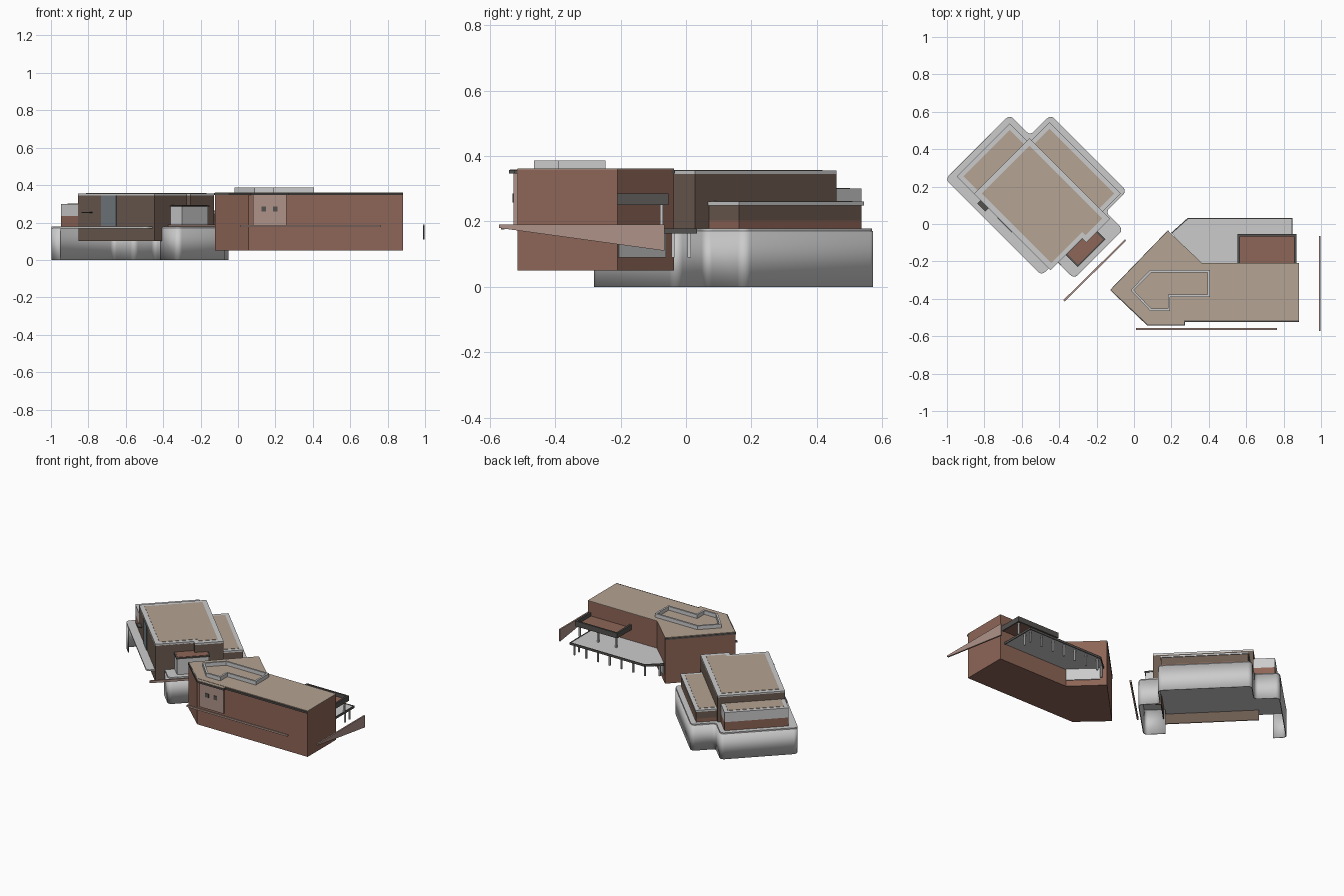
import bpy, bmesh, math
from mathutils import Vector

if "Cube" in bpy.data.objects:
    bpy.data.objects.remove(bpy.data.objects["Cube"])


def material(name, r, g, b):
    m = bpy.data.materials.new(name)
    m.diffuse_color = (r, g, b, 1)
    m.use_nodes = True
    m.node_tree.nodes["Principled BSDF"].inputs["Base Color"].default_value = m.diffuse_color
    return m


BRICK = material("brick", .27, .13, .095)
BROWN = material("brown_cladding", .15, .105, .08)
TAN = material("roof_gravel", .46, .37, .29)
PINK = material("pale_panel", .43, .29, .25)
DARK = material("dark_trim", .09, .085, .08)
GLASS = material("glass", .17, .20, .22)
GREY = None


def finish(name, bm, mat, smooth=False):
    bmesh.ops.recalc_face_normals(bm, faces=bm.faces[:])
    me = bpy.data.meshes.new(name)
    bm.to_mesh(me)
    bm.free()
    if mat:
        me.materials.append(mat)
    if smooth:
        me.shade_smooth()
        me.set_sharp_from_angle(angle=math.radians(35))
    ob = bpy.data.objects.new(name, me)
    bpy.context.collection.objects.link(ob)
    return ob


def extrude(name, pts, vec, mat=GREY, smooth=False):
    bm = bmesh.new()
    f = bm.faces.new([bm.verts.new(p) for p in pts])
    r = bmesh.ops.extrude_face_region(bm, geom=[f], use_keep_orig=True)
    moved = [v for v in r["geom"] if isinstance(v, bmesh.types.BMVert)]
    bmesh.ops.translate(bm, vec=vec, verts=moved)
    return finish(name, bm, mat, smooth)


def rounded(pts, r, closed=True, n=5):
    out, k = [], len(pts)
    for i, p in enumerate(pts):
        if not closed and i in (0, k - 1):
            out.append(p)
            continue
        c = Vector(p)
        a = c + (Vector(pts[i - 1]) - c).normalized() * r
        b = c + (Vector(pts[(i + 1) % k]) - c).normalized() * r
        o = a + b - c
        for j in range(n + 1):
            t = math.pi / 2 * j / n
            out.append(tuple(o + (b - o) * math.sin(t) + (a - o) * math.cos(t)))
    return out


def prism(name, pts, z0, z1, mat=GREY, smooth=False):
    return extrude(name, [(x, y, z0) for x, y in pts], (0, 0, z1 - z0), mat, smooth)


def wall(name, pts, z0, z1, thick, mat=GREY, closed=False, smooth=False):
    bm = bmesh.new()
    lo = [bm.verts.new((x, y, z0)) for x, y in pts]
    hi = [bm.verts.new((x, y, z1)) for x, y in pts]
    n = len(pts)
    for i in range(n if closed else n - 1):
        j = (i + 1) % n
        bm.faces.new((lo[i], lo[j], hi[j], hi[i]))
    ob = finish(name, bm, mat, smooth)
    m = ob.modifiers.new("thickness", 'SOLIDIFY')
    m.thickness, m.offset, m.use_even_offset = thick, 0, True
    return ob


def rect(x0, x1, y0, y1):
    return [(x0, y0), (x1, y0), (x1, y1), (x0, y1)]


def turn(pts):
    # the left building is turned 45 degrees: u points south-east, v north-east
    s = math.sqrt(.5)
    return [((u + v) * s, (v - u) * s) for u, v in pts]


def block(name, u0, u1, v0, v1, z0, z1, mat=GREY):
    return prism(name, turn(rect(u0, u1, v0, v1)), z0, z1, mat)


def roof(name, pts, inset_pts, z):
    prism(name + "_edge", turn(pts), z - .012, z)
    prism(name + "_gravel", turn(inset_pts), z - .002, z + .002, TAN)


# ---- Right building: brick body and roof
body = [(-.123, -.353), (.055, -.515), (.882, -.515), (.882, -.209),
        (.364, -.209), (.182, -.037)]
prism("brick_body", body, .05, .358, BRICK)
prism("brick_roof", body, .358, .361, TAN)
prism("roof_overhang", [(-.128, -.353), (.07, -.542), (.273, -.542), (.273, -.524),
                        (.882, -.524), (.882, -.50), (0, -.40), (.19, -.045), (.182, -.033)],
      .346, .357, DARK)
prism("overhang_top", [(-.12, -.353), (.075, -.538), (.268, -.538), (.268, -.515), (.055, -.515)],
      .356, .359, TAN)

# Roof plant screen
wall("roof_screen", [(-.01, -.353), (.09, -.252), (.4, -.252), (.4, -.384),
                     (.187, -.384), (.187, -.459), (.09, -.459)],
     .36, .386, .012, GREY, closed=True)

# Front panel with two windows
prism("front_panel", rect(.08, .26, -.527, -.51), .18, .348, PINK)
for i, x in enumerate((.125, .187)):
    prism(f"front_window_{i}", rect(x, x + .025, -.53, -.52), .258, .285, DARK)

# Glazed band on the two slanted rear walls
prism("glazed_band", [(-.09, -.327), (.17, -.058), (.16, -.09), (-.07, -.33)], .09, .175)
prism("glazed_band_rear", [(.368, -.205), (.216, -.061), (.20, -.09), (.34, -.215)], .09, .175)

# Rear deck on posts
deck = [(.2, -.05), (.289, .03), (.845, .03), (.845, -.209), (.364, -.209)]
prism("rear_deck", deck, .166, .176)
wall("deck_edge", deck[:4], .163, .178, .006, DARK)
posts = [(.3 + .088 * i, .01) for i in range(7)] + [(.225, -.04), (.83, -.04)]
for i, (x, y) in enumerate(posts):
    prism(f"deck_post_{i}", rect(x - .005, x + .005, y - .005, y + .005), .09, .166)

# Raised balcony above the deck
prism("balcony_floor", rect(.56, .862, -.209, -.06), .252, .262, BRICK)
wall("balcony_rim", [(.56, -.209), (.56, -.06), (.862, -.06), (.862, -.209)],
     .25, .285, .012, DARK)
for i, x in enumerate((.575, .71, .848)):
    prism(f"balcony_post_{i}", rect(x - .005, x + .005, -.08, -.07), .176, .252)

# Free-standing thin screens
extrude("wedge_screen", [(.988, -.572, .18), (.988, -.065, .11), (.988, -.065, .19),
                         (.988, -.572, .19)], (.01, 0, 0), PINK)
prism("front_bar", rect(.01, .765, -.566, -.555), .175, .187, PINK)
wall("diagonal_bar", [(-.374, -.41), (-.045, -.086)], .175, .19, .01, PINK)

# ---- Left building: rounded grey base, open below on the front-left
ring = [(-.80, -.54), (-.88, -.54), (-.88, -.06), (-.725, -.06), (-.725, .095), (-.155, .095),
        (-.155, -.065), (-.022, -.065), (-.022, -.43), (-.155, -.43)]
wall("base_wall", turn(rounded(ring, .025, False)), 0, .17, .006, GREY, smooth=True)
slab = [(-.883, -.543)] + ring[2:] + [(-.155, -.543)]
prism("base_terrace", turn(rounded(slab, .025)), .168, .178, GREY, True)

# Main hall, with skirt walls hanging below the floor
hall = [(-.72, -.49), (-.14, -.49), (-.14, -.25), (-.11, -.25), (-.11, -.07), (-.72, -.07)]
prism("main_hall", turn(hall), .17, .345, BROWN)
wall("hall_skirt", turn([(-.717, -.487), (-.143, -.487), (-.143, -.25), (-.113, -.25),
                         (-.113, -.07)]), .1, .172, .006, BROWN)
roof("hall_roof", hall, [(-.69, -.46), (-.165, -.46), (-.165, -.225), (-.14, -.225),
                         (-.14, -.1), (-.69, -.1)], .355)
block("hall_glazing", -.54, -.43, -.494, -.48, .18, .345, GLASS)
block("door_canopy", -.67, -.61, -.515, -.49, .25, .257, DARK)

# Rear right wing
block("rear_wing_wall", -.70, -.17, -.07, .06, .178, .202, BRICK)
block("rear_wing_band", -.70, -.17, -.07, .06, .202, .25, BROWN)
roof("rear_wing_roof", rect(-.705, -.165, -.07, .065), rect(-.68, -.19, -.07, .04), .261)

# Rear left wing
block("left_wing_wall", -.85, -.72, -.49, -.09, .178, .235, BRICK)
block("left_wing_band", -.85, -.72, -.49, -.09, .235, .29)
roof("left_wing_roof", rect(-.85, -.72, -.49, -.09), rect(-.825, -.72, -.465, -.115), .3)

# Entrance block with terracotta top
block("entrance_block", -.145, -.055, -.37, -.17, .178, .285)
block("entrance_rim", -.145, -.05, -.375, -.165, .284, .292, DARK)
block("entrance_top", -.138, -.058, -.366, -.174, .29, .294, BRICK)
